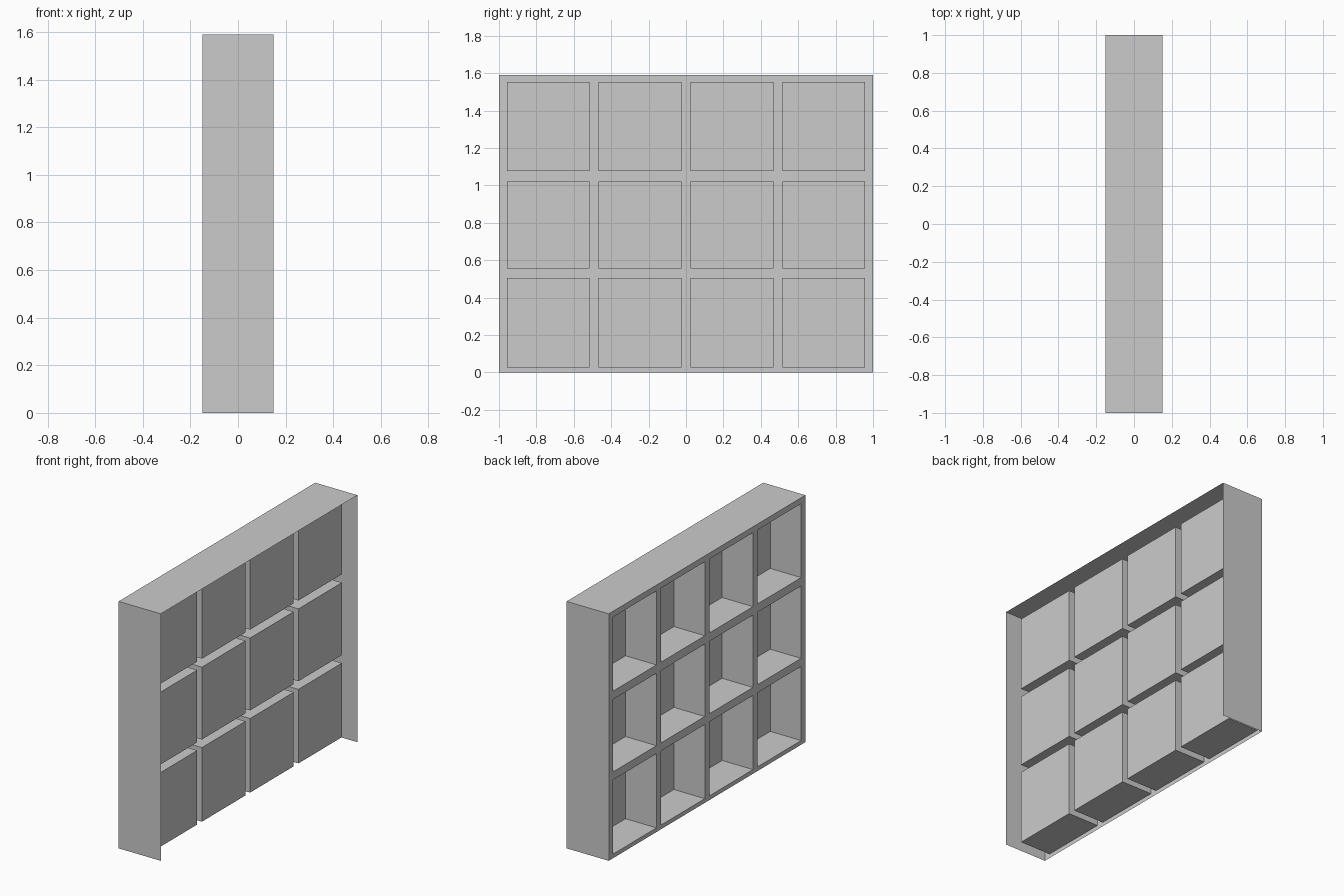
import bpy, bmesh

if "Cube" in bpy.data.objects:
    bpy.data.objects.remove(bpy.data.objects["Cube"])

FRONT, REAR, POCKET = -0.15, 0.15, 0.07   # open face, frame rear edge, pocket back (x)
TOP = 1.59
ys = [-1, -0.957, -0.515, -0.467, -0.023, 0.023, 0.467, 0.515, 0.957, 1]
zs = [0, 0.027, 0.504, 0.556, 1.022, 1.076, 1.552, TOP]

bm = bmesh.new()

# Face frame: flat lattice of cells, normals towards -x
grid = [[bm.verts.new((FRONT, y, z)) for z in zs] for y in ys]
pockets = []
for i in range(len(ys) - 1):
    for j in range(len(zs) - 1):
        f = bm.faces.new((grid[i][j], grid[i][j + 1],
                          grid[i + 1][j + 1], grid[i + 1][j]))
        if i % 2 and j % 2:
            pockets.append(f)

# Compartments: push every odd cell inwards to make an open box
for f in bmesh.ops.extrude_discrete_faces(bm, faces=pockets)["faces"]:
    for v in f.verts:
        v.co.x = POCKET

# Outer casing: thin sides and top, rear and underside left open
rim = [e for e in bm.edges if e.is_boundary
       and not all(v.co.z < 0.001 for v in e.verts)]
new = bmesh.ops.extrude_edge_only(bm, edges=rim)["geom"]
for v in new:
    if isinstance(v, bmesh.types.BMVert):
        v.co.x = REAR

# Merge coplanar strips into clean flat panels
bmesh.ops.recalc_face_normals(bm, faces=bm.faces[:])
casing = [e for e in bm.edges if len(e.link_faces) == 2
          and abs(e.verts[0].co.x - e.verts[1].co.x) > 0.25
          and e.calc_face_angle(1) < 0.01]
bmesh.ops.dissolve_edges(bm, edges=casing, use_verts=False)

# Keep the open face pointing towards -x
if next(f for f in bm.faces if abs(f.normal.x) > 0.9).normal.x > 0:
    bmesh.ops.reverse_faces(bm, faces=bm.faces[:])

mesh = bpy.data.meshes.new("cubby_shelf")
bm.to_mesh(mesh)
bm.free()
shelf = bpy.data.objects.new("cubby_shelf", mesh)
bpy.context.collection.objects.link(shelf)
